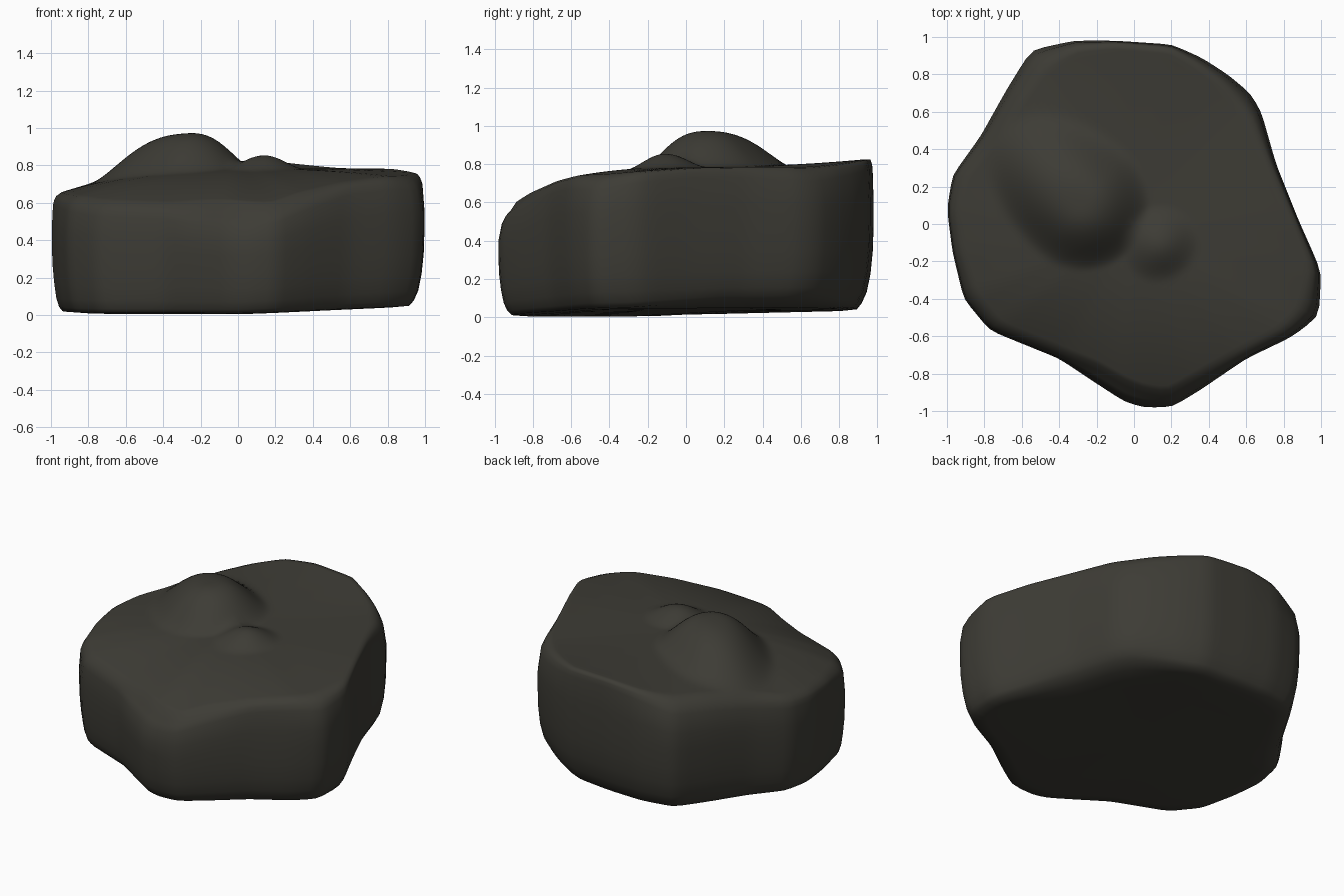
import bpy, bmesh, math

if "Cube" in bpy.data.objects:
    bpy.data.objects.remove(bpy.data.objects["Cube"])

# Plan outline of the boulder: x, y, rim height, inset of the top edge
RIM = [
    (1.00, -.25, .76, .03), (.88, .02, .78, .02), (.76, .32, .785, .03),
    (.68, .60, .785, .06), (.62, .70, .785, .07), (.50, .80, .795, .05),
    (.36, .89, .81, .04), (.20, .96, .825, .02), (-.10, .98, .83, .015),
    (-.32, .98, .81, .03), (-.55, .93, .765, .08), (-.68, .72, .745, .07),
    (-.82, .47, .70, .05), (-.97, .26, .65, .03), (-1.0, .08, .64, .02),
    (-.97, -.15, .63, .02), (-.91, -.40, .61, .03), (-.77, -.57, .585, .03),
    (-.40, -.72, .57, .03), (-.22, -.84, .56, .07), (-.05, -.95, .555, .08),
    (.05, -.98, .55, .07), (.20, -.98, .555, .05), (.35, -.89, .62, .05),
    (.60, -.72, .70, .03), (.85, -.60, .735, .04), (.99, -.49, .735, .06),
]
SEG = 120
PLATEAU = .785


def sample_rim():
    """Resample the outline evenly by angle, then soften it slightly."""
    pts = sorted((math.atan2(p[1], p[0]), p) for p in RIM)
    pts = ([(pts[-1][0] - 2 * math.pi, pts[-1][1])] + pts
           + [(pts[0][0] + 2 * math.pi, pts[0][1])])
    out = []
    for i in range(SEG):
        a = -math.pi + 2 * math.pi * i / SEG
        for (a0, p), (a1, q) in zip(pts, pts[1:]):
            if a0 <= a <= a1:
                # intersect the ray with the outline edge
                dx, dy = q[0] - p[0], q[1] - p[1]
                c, s = math.cos(a), math.sin(a)
                t = (p[1] * c - p[0] * s) / (dx * s - dy * c)
                out.append([u + (v - u) * t for u, v in zip(p, q)])
                break
    return [[(out[i - 1][k] + 4 * out[i][k] + out[(i + 1) % SEG][k]) / 6
             for k in range(4)] for i in range(SEG)]


def hump(x, y, cx, cy, ang, a0, a1, b0, b1, h, p):
    """Rounded knob with different reach on each side."""
    c, s = math.cos(ang), math.sin(ang)
    u = (x - cx) * c + (y - cy) * s
    v = -(x - cx) * s + (y - cy) * c
    d = math.hypot(u / (a1 if u > 0 else a0), v / (b1 if v > 0 else b0))
    return h * (1 - d ** p) ** 2 if d < 1 else 0


def top_z(x, y, r, rim):
    z = rim + (PLATEAU - rim) * (1 - r ** 2.2)
    z += hump(x, y, -.28, .11, math.radians(-41), .62, .37, .36, .37, .195, 2.6)
    z += hump(x, y, .14, -.11, math.radians(35), .22, .22, .20, .22, .07, 2)
    return z


def floor_z(x, y):
    return .02 + .018 * x + .016 * y + .012 * abs(x)


def clamp(t):
    return max(0, min(1, t))


bm = bmesh.new()
rim = sample_rim()
rings = []

# Underside and walls: (outline scale, share of wall height, lower tuck-in)
for k, f, w in [(.3, 0, 0), (.6, 0, 0), (.85, 0, .6), (.932, .01, 1),
                (.953, .05, .8), (.972, .13, .4), (.986, .26, .1),
                (.996, .42, 0), (1, .6, 0), (1, .76, 0)]:
    ring = []
    for x, y, z, n in rim:
        b = floor_z(x, y)
        s = k - w * (.012 * x + .025 * max(y, 0))
        # the back right side is chamfered higher up
        lift = .035 * w * clamp((x - .3) * 3) * clamp((y + .3) * 2) * (k > .9)
        ring.append(bm.verts.new((x * s, y * s, b + lift + (z - .03 - b) * f)))
    rings.append(ring)

# Rounded top edge
for f, drop in [(.3, .06), (.65, .026), (1.1, .005)]:
    rings.append([bm.verts.new((x * (1 - n * f), y * (1 - n * f),
                                z - drop * (.7 + 8 * n)))
                  for x, y, z, n in rim])

# Top surface with its two knobs
STEPS = 36
for j in range(1, STEPS):
    ring = []
    for x, y, z, n in rim:
        r = (1 - n * 1.2) * (1 - j / STEPS)
        ring.append(bm.verts.new((x * r, y * r, top_z(x * r, y * r, r, z))))
    rings.append(ring)

for a, b in zip(rings, rings[1:]):
    for i in range(SEG):
        j = (i + 1) % SEG
        bm.faces.new((a[i], a[j], b[j], b[i]))
low = bm.verts.new((0, 0, .02))
high = bm.verts.new((0, 0, top_z(0, 0, 0, PLATEAU)))
for i in range(SEG):
    j = (i + 1) % SEG
    bm.faces.new((low, rings[0][j], rings[0][i]))
    bm.faces.new((high, rings[-1][i], rings[-1][j]))
bmesh.ops.recalc_face_normals(bm, faces=bm.faces)

mesh = bpy.data.meshes.new("boulder")
bm.to_mesh(mesh)
bm.free()
mesh.shade_smooth()
boulder = bpy.data.objects.new("boulder", mesh)
bpy.context.collection.objects.link(boulder)

# One dark stone colour
stone = bpy.data.materials.new("dark stone")
stone.diffuse_color = (.047, .045, .036, 1)
stone.use_nodes = True
stone.node_tree.nodes["Principled BSDF"].inputs["Base Color"].default_value = stone.diffuse_color
mesh.materials.append(stone)
